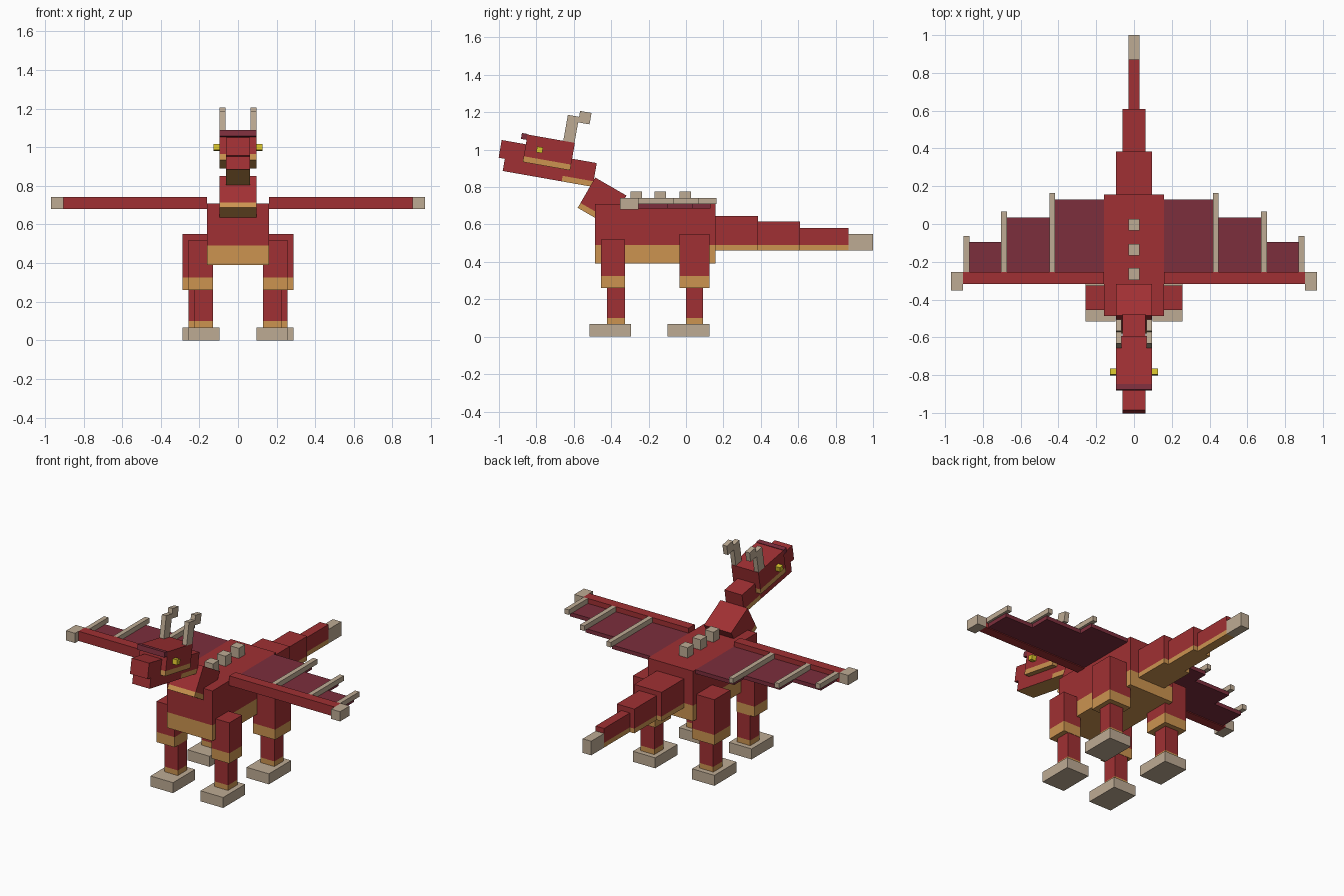
import bpy, bmesh, math
from mathutils import Matrix

cube = bpy.data.objects.get("Cube")
if cube:
    bpy.data.objects.remove(cube, do_unlink=True)


def material(name, rgb):
    lin = [c / 12.92 if c <= 0.04045 else ((c + 0.055) / 1.055) ** 2.4 for c in (v / 255 for v in rgb)]
    m = bpy.data.materials.new(name)
    m.use_nodes = True
    m.diffuse_color = (*lin, 1)
    bsdf = next(n for n in m.node_tree.nodes if n.type == 'BSDF_PRINCIPLED')
    bsdf.inputs["Base Color"].default_value = (*lin, 1)
    return m


RED = material("red_hide", (160, 48, 51))
TAN = material("tan_belly", (204, 148, 80))
BONE = material("pale_bone", (190, 171, 148))
WING = material("wing_membrane", (124, 46, 60))
YELLOW = material("eye_yellow", (214, 194, 44))


def box(name, x, y, z, mat=RED, belly=None, frame=None):
    """Box from (min, max) ranges; faces up to height `belly` above its base are tan."""
    bm = bmesh.new()
    bmesh.ops.create_cube(bm, size=1)
    for v in bm.verts:
        v.co = [r[0] if c < 0 else r[1] for c, r in zip(v.co, (x, y, z))]
    if belly:
        bmesh.ops.bisect_plane(bm, geom=bm.verts[:] + bm.edges[:] + bm.faces[:],
                               plane_co=(0, 0, z[0] + belly), plane_no=(0, 0, 1))
    if belly is not None:
        for f in bm.faces:
            f.material_index = int(f.calc_center_median().z < z[0] + belly + 1e-4)
    if frame:
        bm.transform(frame)
    me = bpy.data.meshes.new(name)
    bm.to_mesh(me)
    bm.free()
    me.materials.append(mat)
    if belly is not None:
        me.materials.append(TAN)
    ob = bpy.data.objects.new(name, me)
    bpy.context.collection.objects.link(ob)
    return ob


def pair(name, x, y, z, *args, **kw):
    """The same box on both sides of the body."""
    box("left_" + name, x, y, z, *args, **kw)
    box("right_" + name, (-x[1], -x[0]), y, z, *args, **kw)


def tilted(y, z, degrees):
    return Matrix.Translation((0, y, z)) @ Matrix.Rotation(math.radians(degrees), 4, 'X')


# Body and back spikes
box("body", (-.16, .16), (-.487, .157), (.39, .71), belly=.10)
for i, y in enumerate((-.265, -.137, -.004)):
    box(f"back_spike_{i + 1}", (-.03, .03), (y - .031, y + .031), (.71, .775), BONE)

# Tapering tail
box("tail_base", (-.096, .096), (.157, .385), (.46, .645), belly=.03)
box("tail_middle", (-.062, .062), (.385, .61), (.46, .615), belly=.03)
box("tail_end", (-.03, .03), (.61, .87), (.46, .582), belly=.03)
box("tail_tip", (-.03, .03), (.87, 1.0), (.46, .55), BONE)

# Front legs
pair("front_thigh", (.13, .257), (-.455, -.325), (.26, .52), belly=.065)
pair("front_shin", (.13, .225), (-.422, -.327), (.065, .26), belly=.035)
pair("front_foot", (.097, .257), (-.517, -.295), (0, .067), BONE)

# Rear legs
pair("rear_thigh", (.13, .288), (-.036, .125), (.26, .55), belly=.065)
pair("rear_shin", (.16, .257), (0, .092), (.065, .26), belly=.035)
pair("rear_foot", (.13, .288), (-.1, .125), (0, .067), BONE)

# Wings: leading beam, claw, then stepped membrane panels with ribs
pair("wing_beam", (.16, .905), (-.317, -.255), (.68, .742))
pair("wing_claw", (.905, .968), (-.352, -.255), (.68, .742), BONE)
inner = .16
for i, (rib, back) in enumerate(((.432, .131), (.688, .034), (.887, -.095))):
    pair(f"wing_panel_{i + 1}", (inner, rib), (-.255, back), (.685, .71), WING)
    pair(f"wing_rib_{i + 1}", (rib - .015, rib + .015), (-.255, back + .032), (.71, .742), BONE)
    inner = rib

# Lower neck
box("lower_neck", (-.096, .096), (0, .193), (0, .187), belly=.03, frame=tilted(-.579, .689, -30))

# Head assembly, tilted nose up
head = tilted(-.98, .886, -10)
box("upper_neck", (-.062, .062), (.32, .488), (0, .129), belly=.03, frame=head)
box("jaw", (-.062, .062), (0, .32), (0, .066), belly=0, frame=head)
box("snout", (-.062, .062), (-.034, .097), (.066, .162), frame=head)
box("skull", (-.096, .096), (.097, .354), (.066, .215), belly=.031, frame=head)
box("brow", (-.096, .096), (.066, .097), (.186, .218), WING, frame=head)
pair("eye", (.096, .128), (.159, .191), (.13, .161), YELLOW, frame=head)
pair("horn_base", (.065, .096), (.291, .352), (.215, .356), BONE, frame=head)
pair("horn_tip", (.065, .096), (.352, .414), (.326, .388), BONE, frame=head)
